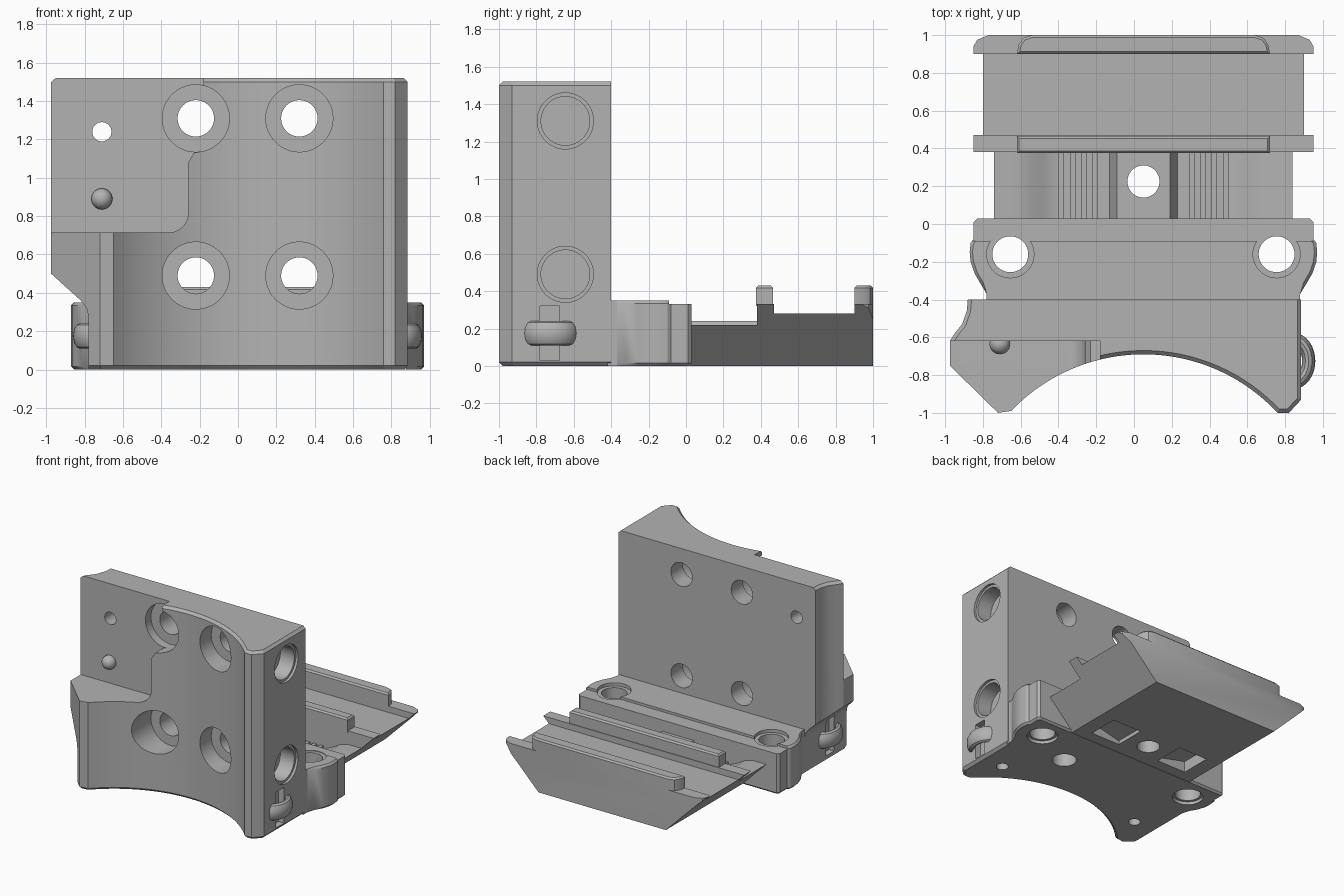
import bpy, bmesh, math
from mathutils import Vector, Matrix

if "Cube" in bpy.data.objects:
    bpy.data.objects.remove(bpy.data.objects["Cube"], do_unlink=True)

MID = 0.05  # symmetry line of the mount

grey = bpy.data.materials.new("plain grey")
grey.use_nodes = True
grey.diffuse_color = (0.45, 0.45, 0.45, 1)
grey.node_tree.nodes["Principled BSDF"].inputs["Base Color"].default_value = grey.diffuse_color


def finish(name, bm):
    bmesh.ops.recalc_face_normals(bm, faces=bm.faces)
    mesh = bpy.data.meshes.new(name)
    bm.to_mesh(mesh)
    bm.free()
    mesh.materials.append(grey)
    ob = bpy.data.objects.new(name, mesh)
    bpy.context.collection.objects.link(ob)
    return ob


def prism(name, pts, axis, a, b, rim=0, keep=None):
    """Extrude a profile along an axis; rim chamfers the end edges that pass keep."""
    bm = bmesh.new()
    place = {"x": lambda p, h: (h, p[0], p[1]),
             "y": lambda p, h: (p[0], h, p[1]),
             "z": lambda p, h: (p[0], p[1], h)}[axis]
    face = bm.faces.new([bm.verts.new(place(p, a)) for p in pts])
    new = bmesh.ops.extrude_face_region(bm, geom=[face])["geom"]
    step = Vector(place((0, 0), b - a))
    bmesh.ops.translate(bm, vec=step, verts=[v for v in new if isinstance(v, bmesh.types.BMVert)])
    if rim:
        i = "xyz".index(axis)
        edges = [e for e in bm.edges if abs(e.verts[0].co[i] - e.verts[1].co[i]) < 1e-5
                 and (keep is None or keep(e))]
        bmesh.ops.bevel(bm, geom=edges, offset=rim, segments=1, affect="EDGES")
    return finish(name, bm)


def box(name, x, y, z):
    return prism(name, [(x[0], y[0]), (x[1], y[0]), (x[1], y[1]), (x[0], y[1])], "z", *z)


def disc(u, v, r, n=48):
    return [(u + r * math.cos(2 * math.pi * i / n), v + r * math.sin(2 * math.pi * i / n))
            for i in range(n)]


def hole(u, v, r, axis, a, b):
    return prism("cutter", disc(u, v, r), axis, a, b)


def cut(ob, cutters):
    bpy.context.view_layer.objects.active = ob
    for c in cutters:
        m = ob.modifiers.new("cut", "BOOLEAN")
        m.operation, m.solver, m.object = "DIFFERENCE", "EXACT", c
        bpy.ops.object.modifier_apply(modifier=m.name)
        bpy.data.objects.remove(c, do_unlink=True)


def mirrored(pts):
    return pts + [(2 * MID - u, v) for u, v in reversed(pts)]


parts = []

# Upright wall with a concave front
R, N = 0.968, 40
arc = []
for i in range(N + 1):
    x = -0.65 + 1.41 * i / N
    arc.append((x, -0.69 - R + math.sqrt(R * R - (x - MID) ** 2)))
outline = [(-0.88, -0.4), (-0.885, -0.46), (-0.91, -0.53), (-0.95, -0.58), (-0.975, -0.62),
           (-0.975, -0.75), (-0.72, -1)] + arc + [(0.82, -1), (0.885, -0.93), (0.885, -0.4)]
wall = prism("upright_wall", outline, "z", 0, 1.52, 0.02,
             lambda e: min(v.co.y for v in e.verts) < -0.41)

corner = [(-0.36 + 0.1 * math.sin(t), 0.815 - 0.1 * math.cos(t))
          for t in [math.pi / 2 * i / 8 for i in range(9)]]
recess = [(-1.2, 0.715)] + corner + [(-0.26, 1.08), (-0.23, 1.13), (-0.18, 1.14), (-0.18, 1.7), (-1.2, 1.7)]
under = [(-1.2, 0.725), (-0.975, 0.5), (-0.82, 0.36), (-0.79, 0.32), (-0.78, 0.28),
         (-0.78, -0.1), (-1.2, -0.1)]
cutters = [prism("cutter", recess, "y", -1.2, -0.62), prism("cutter", under, "y", -1.2, -0.3)]
for z in (0.49, 1.31):
    for x in (-0.22, 0.32):
        cutters += [hole(x, z, 0.175, "y", -1.2, -0.55), hole(x, z, 0.095, "y", -0.6, -0.3)]
    cutters += [hole(-0.645, z, 0.15, "x", 0.865, 1), hole(-0.645, z, 0.13, "x", 0.74, 0.9)]
cutters.append(hole(-0.71, 1.24, 0.05, "y", -0.8, -0.3))
for x in (-0.59, 0.69):
    cutters.append(hole(x, -0.7, 0.045, "z", -0.1, 0.12))
cutters.append(hole(0.4, -0.33, 0.09, "z", -0.1, 0.2))
# Upright slots behind the side loops
for s in (-1, 1):
    wall_x = MID + s * 0.835
    x = sorted((wall_x - s * 0.05, wall_x + s * 0.2))
    cutters.append(box("cutter", x, (-0.78, -0.675), (0.03, 0.32)))
cut(wall, cutters)
parts.append(wall)

# Round locating pin in the recess
bm = bmesh.new()
bmesh.ops.create_uvsphere(bm, u_segments=24, v_segments=16, radius=0.055,
                          matrix=Matrix.Translation((-0.71, -0.635, 0.89)))
parts.append(finish("locating_pin", bm))

# Side loops bridging the slots
for s, name in ((-1, "right_loop"), (1, "left_loop")):
    curve = bpy.data.curves.new(name, "CURVE")
    curve.dimensions = "3D"
    curve.bevel_depth, curve.bevel_resolution = 0.035, 4
    curve.use_fill_caps = True
    sp = curve.splines.new("POLY")
    sp.points.add(16)
    for i, p in enumerate(sp.points):
        t = math.pi * i / 16
        p.co = (MID + s * (0.79 + 0.085 * math.sin(t)), -0.725 - 0.115 * math.cos(t), 0.175, 1)
    ob = bpy.data.objects.new(name, curve)
    bpy.context.collection.objects.link(ob)
    mesh = bpy.data.meshes.new_from_object(ob.evaluated_get(bpy.context.evaluated_depsgraph_get()))
    bpy.data.objects.remove(ob, do_unlink=True)
    mesh.materials.clear()
    mesh.materials.append(grey)
    # Stretch the tube upright into a wider band
    for v in mesh.vertices:
        v.co.z = 0.175 + (v.co.z - 0.175) * 1.9
    loop = bpy.data.objects.new(name, mesh)
    bpy.context.collection.objects.link(loop)
    parts.append(loop)

# Base block behind the wall
side = [(-0.78, -0.42), (-0.78, -0.37), (-0.81, -0.32), (-0.845, -0.26), (-0.865, -0.2),
        (-0.87, -0.15), (-0.865, -0.1), (-0.85, -0.08), (-0.85, 0.01), (-0.83, 0.03)]
base = prism("base_block", mirrored(side), "z", 0, 0.35, 0.015,
             lambda e: min(v.co.y for v in e.verts) > -0.41)
cutters = [box("cutter", (-1.2, 1.2), (-0.09, 0.2), (0.33, 0.5)),
           hole(0.4, -0.33, 0.09, "z", -0.1, 0.2)]
for x in (-0.655, 0.755):
    cutters += [hole(x, -0.16, 0.095, "z", -0.1, 0.5), hole(x, -0.16, 0.125, "z", 0.325, 0.5),
                hole(x, -0.16, 0.115, "z", -0.1, 0.025)]
cut(base, cutters)
parts.append(base)


# Flared tray: every section widens upward at 45 degrees
def flared(name, top, y0, y1):
    return prism(name, mirrored([(MID - 0.57, 0), (MID - 0.57 - top, top)]), "y", y0, y1)


parts.append(flared("tray_floor", 0.28, 0.46, 0.91))
parts.append(flared("front_rail", 0.33, 0.38, 0.47))
rear = flared("rear_rail", 0.33, 0.9, 1)
clips = []
for s in (-1, 1):
    tip = MID + s * 0.9
    clips.append(prism("cutter", [(tip + s * 0.1, 0.94), (tip, 0.94), (tip - s * 0.02, 0.975),
                                  (tip - s * 0.08, 1), (tip - s * 0.08, 1.1), (tip + s * 0.1, 1.1)],
                       "z", 0.2, 0.5))
cut(rear, clips)
parts.append(rear)

# Raised strips on both rails
top_only = lambda e: min(v.co.z for v in e.verts) > 0.4
parts.append(prism("front_strip", mirrored([(-0.62, 0.375), (-0.62, 0.465)]), "z",
                   0.32, 0.43, 0.012, top_only))
parts.append(prism("rear_strip", mirrored([(-0.62, 0.9), (-0.61, 0.95), (-0.585, 0.985), (-0.54, 1)]),
                   "z", 0.32, 0.43, 0.012, top_only))

# Sunken channel with a raised centre and ribbed beds
bed = [(MID - 0.57, 0), (MID - 0.79, 0.22), (-0.62, 0.22), (-0.55, 0.2), (-0.48, 0.16), (-0.41, 0.13)]
for i in range(4):
    x = -0.4 + 0.06 * i
    bed += [(x, 0.13), (x, 0.15), (x + 0.03, 0.15), (x + 0.03, 0.13)]
bed += [(-0.13, 0.13), (-0.09, 0.24)]
channel = prism("channel_bed", mirrored(bed), "y", 0.02, 0.39)
cutters = [hole(MID, 0.225, 0.085, "z", -0.1, 0.5)]
for s in (-1, 1):
    x = MID + s * 0.32
    cutters.append(prism("cutter", [(x - 0.13, -0.1), (x + 0.13, -0.1), (x + 0.13, 0.06 + s * 0.03),
                                    (x - 0.13, 0.06 - s * 0.03)], "y", 0.11, 0.36))
cut(channel, cutters)
parts.append(channel)

# Smooth the curved surfaces, keep the edges crisp
bpy.ops.object.select_all(action="DESELECT")
for ob in parts:
    ob.select_set(True)
bpy.context.view_layer.objects.active = parts[0]
bpy.ops.object.shade_smooth_by_angle(angle=math.radians(28))
